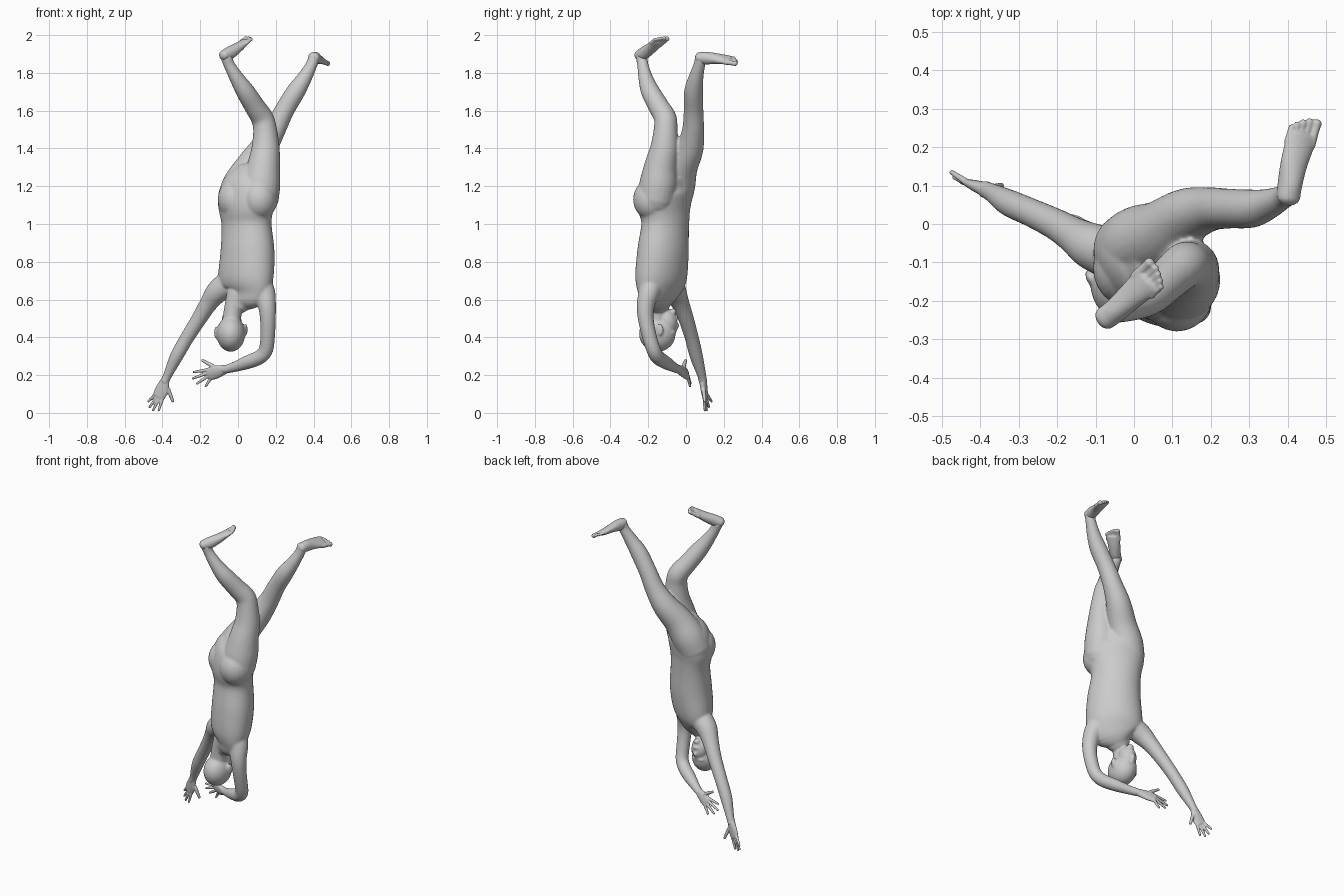
import bpy, bmesh, math
from mathutils import Vector, Matrix


def spline(rows, n=5):
    """Catmull-Rom through rows of equal length tuples."""
    out = []
    for i in range(len(rows) - 1):
        p = [rows[max(0, min(len(rows) - 1, i + k))] for k in (-1, 0, 1, 2)]
        for s in range(n):
            t = s / n
            out.append([0.5 * (2 * b + (c - a) * t + (2 * a - 5 * b + 4 * c - d) * t * t
                               + (3 * b - a - 3 * c + d) * t ** 3) for a, b, c, d in zip(*p)])
    return out + [list(rows[-1])]


def tube(bm, rows, side=(1, 0, 0), sides=24):
    """Rounded tube through (x, y, z, half width, half depth) stations."""
    rows = [r if len(r) == 5 else (*r, r[3]) for r in rows]
    pts = spline(rows)
    pos = [Vector(p[:3]) for p in pts]
    rings = []

    def ring(c, t, a, b):
        u = Vector(side)
        u = (u - t * u.dot(t)).normalized()
        v = t.cross(u)
        rings.append([bm.verts.new(c + u * a * math.cos(q) + v * b * math.sin(q))
                      for q in (2 * math.pi * k / sides for k in range(sides))])

    last = len(pts) - 1
    for i, p in enumerate(pts):
        t = (pos[min(i + 1, last)] - pos[max(i - 1, 0)]).normalized()
        r = min(p[3], p[4])
        if i == 0:
            for q in (80, 55, 28):
                w = math.radians(q)
                ring(pos[i] - t * r * 0.8 * math.sin(w), t, p[3] * math.cos(w), p[4] * math.cos(w))
        ring(pos[i], t, p[3], p[4])
        if i == last:
            for q in (28, 55, 80):
                w = math.radians(q)
                ring(pos[i] + t * r * 0.8 * math.sin(w), t, p[3] * math.cos(w), p[4] * math.cos(w))
    for a, b in zip(rings, rings[1:]):
        for k in range(sides):
            j = (k + 1) % sides
            bm.faces.new((a[k], a[j], b[j], b[k]))
    bm.faces.new(rings[0][::-1])
    bm.faces.new(rings[-1])


def ball(bm, c, r, rot=(0, 0, 0)):
    m = Matrix.Translation(c)
    for ang, ax in zip(rot, 'XYZ'):
        m = m @ Matrix.Rotation(math.radians(ang), 4, ax)
    bmesh.ops.create_uvsphere(bm, u_segments=24, v_segments=16, radius=1,
                              matrix=m @ Matrix.Diagonal((*r, 1)))


def finish(bm, name, voxel, smooth):
    """Fuse the overlapping forms into one smooth skin."""
    bmesh.ops.recalc_face_normals(bm, faces=bm.faces)
    me = bpy.data.meshes.new(name)
    bm.to_mesh(me)
    bm.free()
    ob = bpy.data.objects.new(name, me)
    bpy.context.collection.objects.link(ob)
    m = ob.modifiers.new("fuse", 'REMESH')
    m.mode = 'VOXEL'
    m.voxel_size = voxel
    m.use_smooth_shade = True
    s = ob.modifiers.new("soften", 'SMOOTH')
    s.factor = 0.5
    s.iterations = smooth
    return ob


body = bmesh.new()
ACROSS = (0.77, -0.64, 0)

# torso, from the neck up to the crotch
tube(body, [(0.0, -.14, .58, .07, .055), (.03, -.135, .63, .145, .08), (.04, -.132, .71, .165, .112),
            (.05, -.122, .85, .157, .12), (.045, -.11, 1.0, .145, .112), (.043, -.115, 1.1, .165, .122),
            (.055, -.105, 1.19, .16, .12), (.075, -.1, 1.24, .12, .1)], ACROSS, 40)
# buttocks
ball(body, (.112, -.18, 1.13), (.095, .1, .11))
ball(body, (-.015, -.115, 1.13), (.092, .1, .11))
# left leg
tube(body, [(.115, -.16, 1.13, .1), (.125, -.145, 1.22, .1), (.135, -.135, 1.3, .088),
            (.146, -.115, 1.4, .075), (.143, -.108, 1.5, .063), (.128, -.11, 1.56, .06),
            (.09, -.143, 1.62, .055), (.04, -.188, 1.7, .05), (-.005, -.213, 1.77, .039),
            (-.045, -.228, 1.84, .03), (-.062, -.235, 1.885, .031)], ACROSS)
# right leg
tube(body, [(-.01, -.07, 1.13, .1), (.02, -.05, 1.21, .1), (.07, -.025, 1.3, .087),
            (.135, .02, 1.4, .073), (.195, .038, 1.5, .058), (.245, .04, 1.6, .052),
            (.305, .04, 1.7, .05), (.35, .052, 1.77, .04), (.388, .07, 1.84, .031),
            (.402, .078, 1.88, .031)], ACROSS)
# right arm, reaching down
tube(body, [(-.03, -.085, .7, .07), (-.105, -.06, .645, .062), (-.155, -.03, .58, .048),
            (-.205, .0, .5, .041), (-.268, .03, .4, .037), (-.325, .055, .3, .035),
            (-.372, .083, .2, .024), (-.388, .09, .165, .023)])
# left arm, bent under the head
tube(body, [(.1, -.175, .71, .07), (.14, -.195, .64, .057), (.153, -.213, .57, .048),
            (.158, -.213, .5, .042), (.157, -.195, .41, .039), (.148, -.172, .335, .038),
            (.115, -.15, .295, .038), (.05, -.11, .268, .036), (-.02, -.068, .243, .027),
            (-.075, -.035, .228, .022)])
# neck and head
tube(body, [(-.035, -.15, .47, .05), (-.025, -.15, .55, .049), (.0, -.145, .63, .06)])
ball(body, (-.038, -.152, .418), (.076, .097, .094), (-12, 0, 0))
ball(body, (-.034, -.1, .485), (.053, .053, .07), (15, 0, 0))
ball(body, (-.03, -.068, .535), (.022, .018, .018))
# nose, brow, lips and ears
tube(body, [(-.035, -.056, .435, .008), (-.034, -.045, .465, .012)], sides=12)
ball(body, (-.036, -.07, .425), (.045, .018, .012))
ball(body, (-.032, -.053, .502), (.02, .012, .01))
for x, z in ((-.115, .425), (.04, .44)):
    ball(body, (x, -.14, z), (.01, .022, .033), (0, 0, 20 if x < 0 else -20))
finish(body, "body", .0065, 6)


# hands: palm tube plus one tube per finger
def hand(name, wrist, palm, side, fingers, thumb):
    bm = bmesh.new()
    tube(bm, [(*wrist, .023, .02), (*palm, .036, .016),
              (*[sum(f[0][i] for f in fingers) / 4 for i in range(3)], .034, .012)], side)
    for base, tip in fingers + [thumb]:
        b, t = Vector(base), Vector(tip)
        r = .011 if (base, tip) == thumb else .009
        inner = b.lerp(Vector(palm), .4)
        tube(bm, [(*inner, r * 1.2), (*b, r), (*b.lerp(t, .5), r * .9), (*t, r * .7)],
             (.3, .9, .1), 12)
    finish(bm, name, .0035, 2)


hand("right_hand", (-.385, .089, .175), (-.402, .096, .125), (1, -.3, -.3),
     [((-.437, .11, .1), (-.475, .135, .06)), ((-.428, .105, .086), (-.468, .122, .03)),
      ((-.415, .1, .08), (-.45, .11, .013)), ((-.397, .096, .085), (-.42, .1, .012))],
     ((-.37, .092, .125), (-.345, .1, .062)))
hand("left_hand", (-.065, -.04, .231), (-.118, -.012, .216), (.2, -.35, .9),
     [((-.16, -.002, .228), (-.235, .008, .216)), ((-.163, .004, .211), (-.24, .018, .182)),
      ((-.157, .009, .195), (-.218, .024, .155)), ((-.143, .011, .185), (-.172, .022, .14))],
     ((-.135, -.012, .248), (-.188, -.002, .278)))


# feet: sole tube plus five toes, big toe on the positive side
def foot(name, path, side, big):
    bm = bmesh.new()
    tube(bm, path, side)
    s = Vector(side).normalized() * big
    ball_, tip = Vector(path[-1][:3]), (Vector(path[-1][:3]) - Vector(path[-2][:3])).normalized()
    for k, (r, reach) in enumerate(((.014, .05), (.01, .05), (.0095, .044), (.009, .036), (.009, .026))):
        b = ball_ + s * (.03, .009, -.008, -.023, -.036)[k]
        tube(bm, [(*(b - tip * .02), r), (*(b + tip * reach * .5), r * .9),
                  (*(b + tip * (reach - r * .7)), r)], side, 12)
    finish(bm, name, .004, 3)


foot("left_foot", [(-.075, -.245, 1.893, .031, .028), (-.045, -.222, 1.905, .032, .034),
                   (-.005, -.185, 1.932, .036, .027), (.035, -.147, 1.964, .042, .017)],
     (.63, -.77, .1), -1)
foot("right_foot", [(.402, .07, 1.882, .031, .028), (.406, .105, 1.878, .032, .034),
                    (.417, .16, 1.876, .037, .026), (.437, .228, 1.867, .043, .017)],
     (.87, -.15, -.4), 1)
